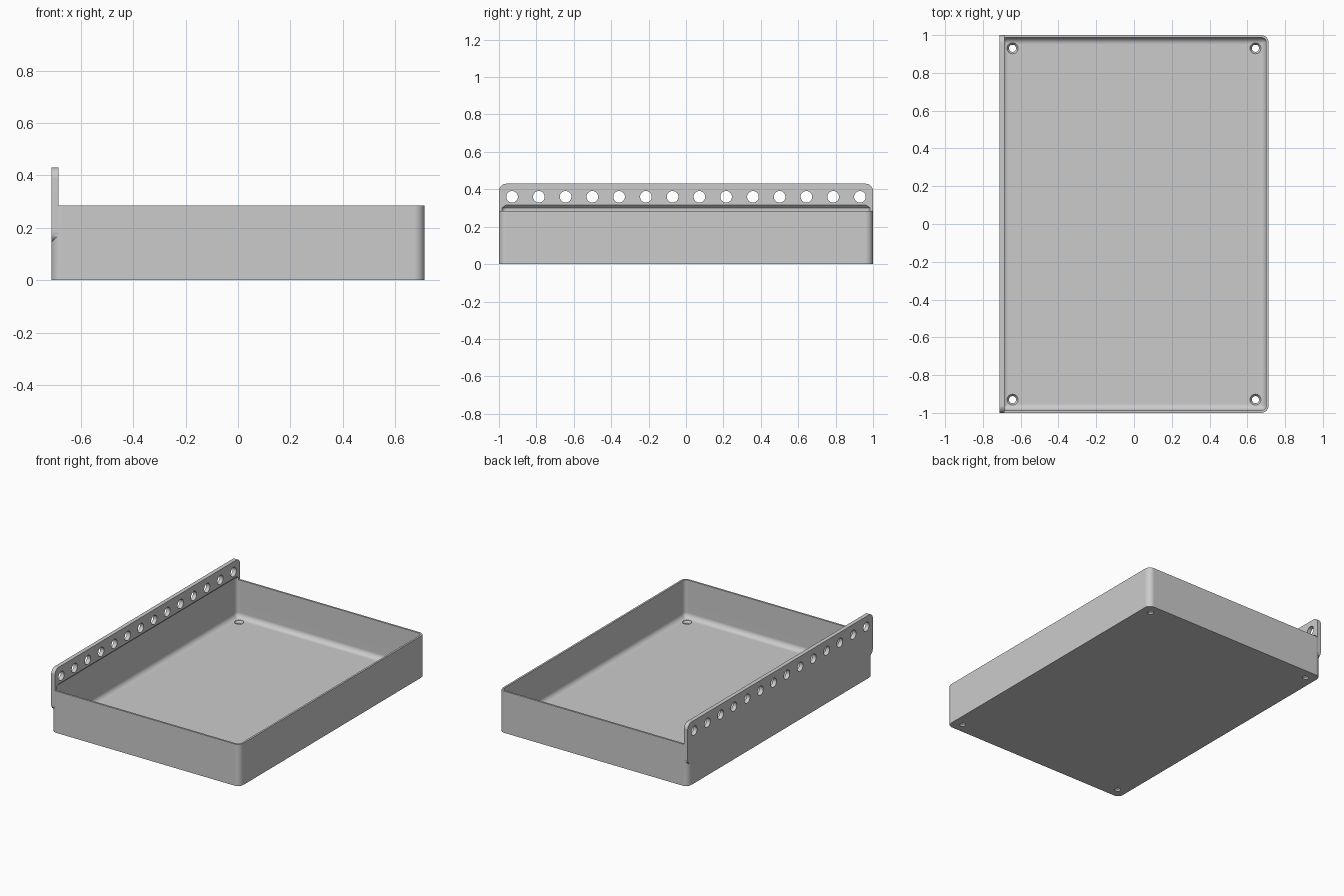
import bpy
import bmesh
from math import sin, cos, pi

cube = bpy.data.objects.get("Cube")
if cube:
    bpy.data.objects.remove(cube, do_unlink=True)

HALF_X, HALF_Y = 0.713, 1.0     # outer half sizes
WALL, FLOOR, RIM = 0.013, 0.028, 0.285
CORNER = 0.04
RAIL_T, RAIL_TOP, RAIL_LOW = 0.028, 0.43, 0.145

grey = bpy.data.materials.new("plain grey")
grey.use_nodes = True
grey.diffuse_color = (0.6, 0.6, 0.6, 1)
grey.node_tree.nodes["Principled BSDF"].inputs["Base Color"].default_value = (0.6, 0.6, 0.6, 1)


def ring(half_u, half_v, radius, steps=8):
    """Counter-clockwise outline of a rounded rectangle."""
    points = []
    for k, (su, sv) in enumerate(((1, 1), (-1, 1), (-1, -1), (1, -1))):
        for i in range(steps + 1):
            a = (k + i / steps) * pi / 2
            points.append((su * (half_u - radius) + radius * cos(a),
                           sv * (half_v - radius) + radius * sin(a)))
    return points


def loft(name, layers, centres=((0, 0),), along_x=False):
    """Solid through (half_u, half_v, radius, height) layers, once per centre."""
    bm = bmesh.new()
    for cu, cv in centres:
        loops = []
        for half_u, half_v, radius, h in layers:
            pts = [(u + cu, v + cv) for u, v in ring(half_u, half_v, radius)]
            loops.append([bm.verts.new((h, u, v) if along_x else (u, v, h)) for u, v in pts])
        bm.faces.new(loops[0][::-1])
        bm.faces.new(loops[-1])
        for low, high in zip(loops, loops[1:]):
            for i in range(len(low)):
                j = (i + 1) % len(low)
                bm.faces.new((low[i], low[j], high[j], high[i]))
    bmesh.ops.remove_doubles(bm, verts=bm.verts, dist=1e-5)
    bmesh.ops.recalc_face_normals(bm, faces=bm.faces)
    mesh = bpy.data.meshes.new(name)
    bm.to_mesh(mesh)
    bm.free()
    mesh.materials.append(grey)
    obj = bpy.data.objects.new(name, mesh)
    bpy.context.collection.objects.link(obj)
    return obj


def combine(target, other, operation):
    """Apply a boolean and discard the helper."""
    other.hide_render = True
    mod = target.modifiers.new(operation.lower(), "BOOLEAN")
    mod.operation, mod.solver, mod.object = operation, "EXACT", other
    bpy.context.view_layer.objects.active = target
    bpy.ops.object.modifier_apply(modifier=mod.name)
    bpy.data.objects.remove(other, do_unlink=True)


# Tray block
tray = loft("tray", [(HALF_X, HALF_Y, CORNER, 0), (HALF_X, HALF_Y, CORNER, RIM)])

# Upright rail along the right side
rail_half = (RAIL_TOP - RAIL_LOW) / 2
rail = loft("rail", [(HALF_Y, rail_half, CORNER, x) for x in (-HALF_X, -HALF_X + RAIL_T)],
            centres=[(0, RAIL_LOW + rail_half)], along_x=True)
combine(tray, rail, "UNION")

# Cavity with a filleted floor and a sloped top under the rail
FILLET = 0.035
profile = []
for i in range(7):
    a = i / 6 * pi / 2
    profile.append((FILLET * (1 - sin(a)), FLOOR + FILLET * (1 - cos(a))))
profile += [(0, 0.30), (0.015, 0.315)]
cavity = loft("cavity_cutter", [
    (HALF_X - WALL - d, HALF_Y - WALL - d, max(CORNER - WALL - d, 0.004), z)
    for d, z in profile])
combine(tray, cavity, "DIFFERENCE")

# Row of holes through the rail
COUNT, REACH = 14, 0.93
rail_holes = loft("rail_hole_cutter", [(0.031, 0.031, 0.031, x) for x in (-0.8, -0.6)],
                  centres=[(-REACH + 2 * REACH * i / (COUNT - 1), 0.36) for i in range(COUNT)],
                  along_x=True)
combine(tray, rail_holes, "DIFFERENCE")

# Countersunk screw holes in the floor corners
screw_holes = loft("screw_hole_cutter",
                   [(r, r, r, z) for r, z in ((0.019, -0.02), (0.019, 0.012),
                                              (0.029, 0.026), (0.029, 0.07))],
                   centres=[(sx * 0.643, sy * 0.93) for sx in (-1, 1) for sy in (-1, 1)])
combine(tray, screw_holes, "DIFFERENCE")

# Smooth curves, crisp edges
bpy.ops.object.select_all(action="DESELECT")
tray.select_set(True)
bpy.context.view_layer.objects.active = tray
bpy.ops.object.shade_smooth_by_angle(angle=pi / 6)
weighted = tray.modifiers.new("weighted_normals", "WEIGHTED_NORMAL")
weighted.keep_sharp = True
